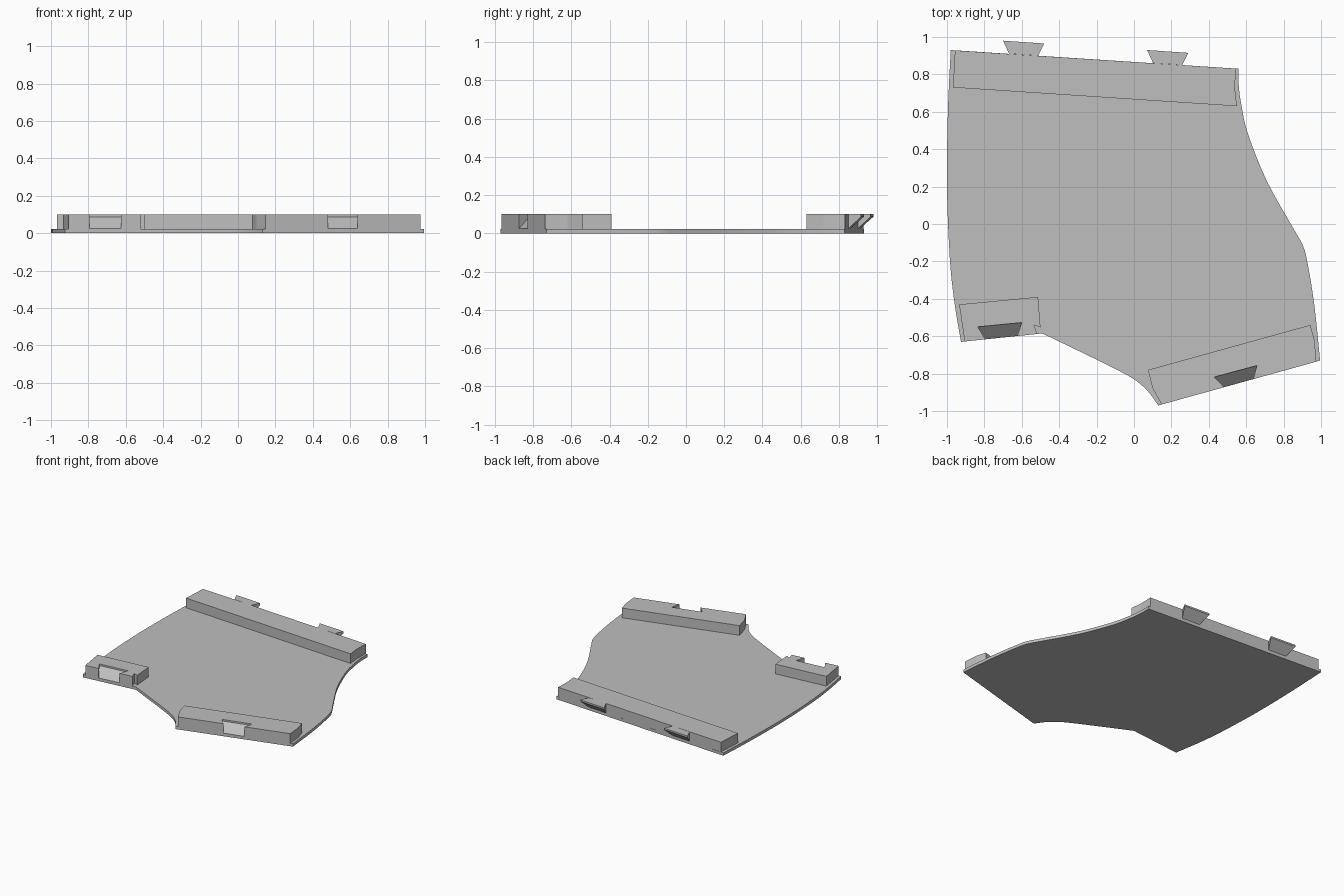
import bpy
import bmesh
import math
from mathutils import Vector

old = bpy.data.objects.get("Cube")
if old:
    bpy.data.objects.remove(old)

PLATE_TOP, RAIL_TOP = 0.023, 0.1
RAMP_LOW, RAMP_HIGH = 0.025, 0.087

grey = bpy.data.materials.new("plain grey")
grey.use_nodes = True
colour = (0.52, 0.52, 0.52, 1)
grey.diffuse_color = colour
grey.node_tree.nodes["Principled BSDF"].inputs["Base Color"].default_value = colour


def prism(name, bottom, top):
    """Closed solid between two matching 3D loops."""
    bm = bmesh.new()
    lo = [bm.verts.new(p) for p in bottom]
    hi = [bm.verts.new(p) for p in top]
    bm.faces.new(lo[::-1])
    bm.faces.new(hi)
    n = len(lo)
    for i in range(n):
        j = (i + 1) % n
        bm.faces.new((lo[i], lo[j], hi[j], hi[i]))
    bmesh.ops.recalc_face_normals(bm, faces=bm.faces)
    mesh = bpy.data.meshes.new(name)
    bm.to_mesh(mesh)
    bm.free()
    obj = bpy.data.objects.new(name, mesh)
    bpy.context.collection.objects.link(obj)
    mesh.materials.append(grey)
    return obj


def slab(name, outline, z0, z1):
    return prism(name, [(x, y, z0) for x, y in outline], [(x, y, z1) for x, y in outline])


def smooth_path(points, steps=4):
    """Catmull-Rom curve through the points."""
    pts = [Vector(p) for p in points]
    pts = [2 * pts[0] - pts[1]] + pts + [2 * pts[-1] - pts[-2]]
    out = []
    for a, b, c, d in zip(pts, pts[1:], pts[2:], pts[3:]):
        for s in range(steps):
            t = s / steps
            out.append(0.5 * (2 * b + (c - a) * t + (2 * a - 5 * b + 4 * c - d) * t ** 2
                              + (3 * b - a - 3 * c + d) * t ** 3))
    return out + [pts[-2]]


def dovetail(name, narrow, wide, start=0.0, top=RAIL_TOP):
    """Flared wedge with a ramped underside, from the narrow edge to the wide edge."""
    (a, b), (d, c) = [[Vector(p) for p in edge] for edge in (narrow, wide)]
    a, b = a.lerp(d, start), b.lerp(c, start)
    low = RAMP_LOW + (RAMP_HIGH - RAMP_LOW) * start
    loop = [(a, low), (b, low), (c, RAMP_HIGH), (d, RAMP_HIGH)]
    return prism(name, [(*p, z) for p, z in loop], [(*p, top) for p, z in loop])


def cut_slot(rail, narrow, wide):
    cutter = dovetail(rail.name + "_slot_cutter", narrow, wide, -0.3, RAIL_TOP + 0.05)
    cutter.hide_render = True
    cutter.hide_viewport = True
    mod = rail.modifiers.new("slot", 'BOOLEAN')
    mod.operation = 'DIFFERENCE'
    mod.solver = 'EXACT'
    mod.object = cutter


# Base plate with curved sides
right_side = smooth_path([(0.56, 0.83), (0.56, 0.74), (0.575, 0.63), (0.61, 0.48), (0.71, 0.23),
                          (0.85, -0.02), (0.905, -0.12), (0.93, -0.22), (0.965, -0.44), (0.995, -0.73)])
front_side = smooth_path([(0.13, -0.97), (0.075, -0.895), (0, -0.83), (-0.1, -0.775), (-0.2, -0.725)])
left_side = smooth_path([(-0.925, -0.63), (-0.96, -0.42), (-0.985, -0.18), (-1, 0.2),
                         (-0.995, 0.6), (-0.98, 0.93)])
plate = slab("base_plate", right_side + front_side + [Vector((-0.49, -0.585))] + left_side, 0, PLATE_TOP)
bpy.ops.object.select_all(action='DESELECT')
plate.select_set(True)
bpy.context.view_layer.objects.active = plate
bpy.ops.object.shade_smooth_by_angle(angle=math.radians(20))

# Back rail with two overhanging dovetail tabs
slab("back_rail", [(-0.957, 0.928), (-0.968, 0.73), (0.55, 0.63), (0.54, 0.72), (0.543, 0.831)],
     PLATE_TOP, RAIL_TOP)
for name, x, y in (("right_tab", -0.59, 0.905), ("left_tab", 0.18, 0.855)):
    dovetail(name, [(x - 0.078, y + 0.005), (x + 0.078, y - 0.005)],
             [(x - 0.11, y + 0.075), (x + 0.11, y + 0.06)])

# Front rails with matching slots
right_rail = slab("front_right_rail", [(-0.935, -0.43), (-0.905, -0.628), (-0.518, -0.588), (-0.535, -0.54),
                                       (-0.5, -0.553), (-0.513, -0.39)], PLATE_TOP, RAIL_TOP)
cut_slot(right_rail, [(-0.795, -0.616), (-0.625, -0.599)], [(-0.835, -0.55), (-0.6, -0.527)])

left_rail = slab("front_left_rail", [(0.075, -0.78), (0.1, -0.88), (0.148, -0.965), (0.975, -0.736),
                                     (0.965, -0.62), (0.942, -0.54)], PLATE_TOP, RAIL_TOP)
cut_slot(left_rail, [(0.482, -0.873), (0.638, -0.829)], [(0.43, -0.818), (0.657, -0.757)])
